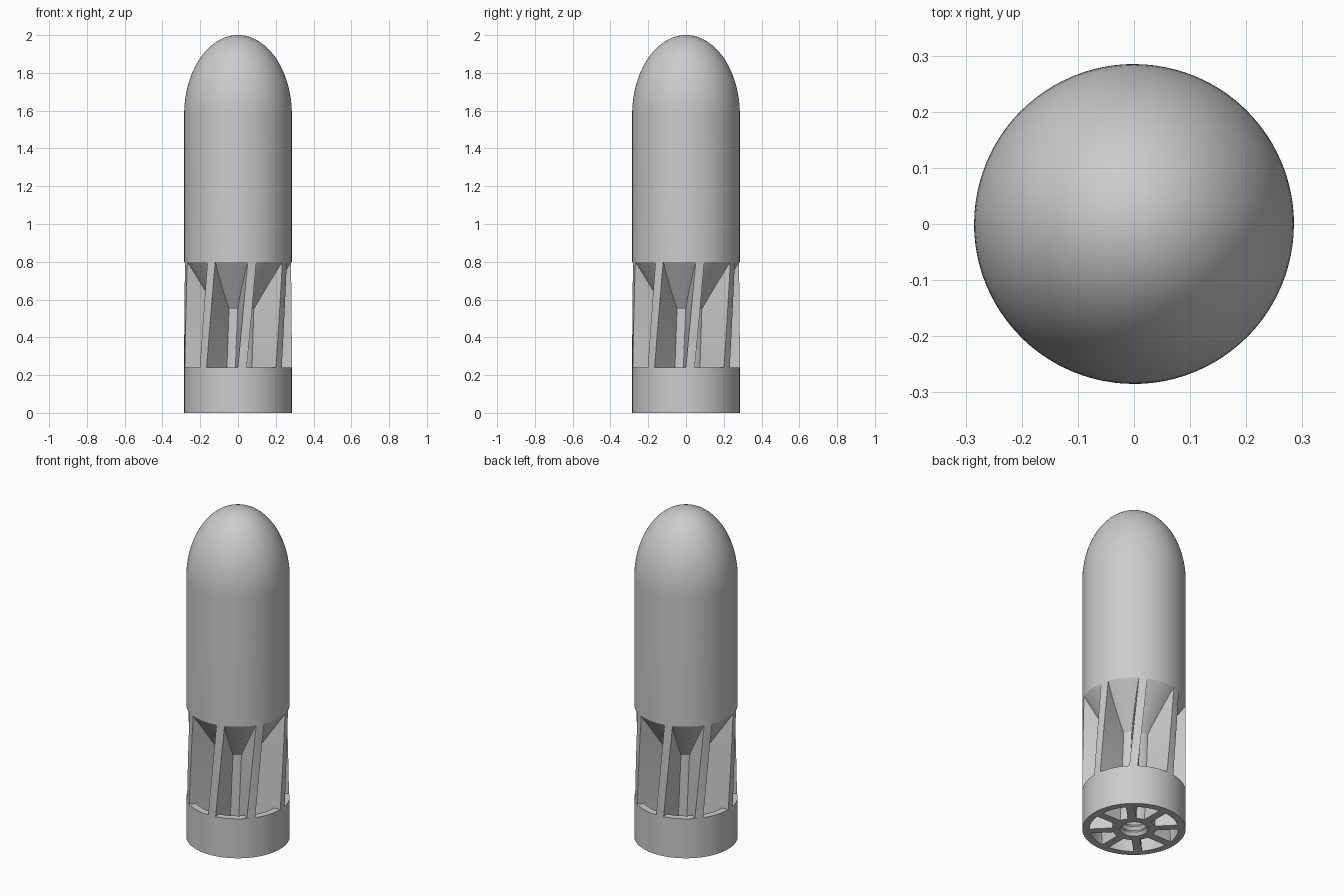
import bpy, bmesh
from math import sin, cos, pi, asin, radians, sqrt

cube = bpy.data.objects.get("Cube")
if cube:
    bpy.data.objects.remove(cube, do_unlink=True)

R, HUB, WALL = 0.285, 0.12, 0.245      # outer, hub and ring inner radii
RING_TOP, CONE_TOP = 0.24, 0.8
THICK, TWIST, VANES = 0.047, radians(19), 8

grey = bpy.data.materials.new("plain_grey")
grey.use_nodes = True
colour = (0.6, 0.6, 0.6, 1)
grey.diffuse_color = colour
grey.node_tree.nodes["Principled BSDF"].inputs["Base Color"].default_value = colour


def finish(name, bm):
    bmesh.ops.remove_doubles(bm, verts=bm.verts, dist=1e-5)
    bmesh.ops.recalc_face_normals(bm, faces=bm.faces)
    mesh = bpy.data.meshes.new(name)
    bm.to_mesh(mesh)
    bm.free()
    mesh.materials.append(grey)
    obj = bpy.data.objects.new(name, mesh)
    bpy.context.collection.objects.link(obj)
    bpy.ops.object.select_all(action='DESELECT')
    obj.select_set(True)
    bpy.context.view_layer.objects.active = obj
    bpy.ops.object.shade_smooth_by_angle(angle=radians(30))
    return obj


def lathe(name, profile, closed=False, steps=96):
    bm = bmesh.new()
    verts = [bm.verts.new((r, 0, z)) for r, z in profile]
    ends = verts[1:] + verts[:1] if closed else verts[1:]
    edges = [bm.edges.new(pair) for pair in zip(verts, ends)]
    bmesh.ops.spin(bm, geom=verts + edges, cent=(0, 0, 0), axis=(0, 0, 1),
                   angle=2 * pi, steps=steps, use_merge=True)
    return finish(name, bm)


def twisted_vane(name, index, r_in, r_out, z0, z1, layers=12):
    """Radial plate whose bearing turns steadily with height."""
    bm = bmesh.new()
    h = THICK / 2
    outline = [(-h, sqrt(r_in**2 - h*h)), (-h, sqrt(r_out**2 - h*h)), (0, r_out),
               (h, sqrt(r_out**2 - h*h)), (h, sqrt(r_in**2 - h*h))]
    rows = []
    for i in range(layers + 1):
        z = z0 + (z1 - z0) * i / layers
        a = TWIST * z + index * 2 * pi / VANES
        rows.append([bm.verts.new((x*cos(a) + d*sin(a), x*sin(a) - d*cos(a), z))
                     for x, d in outline])
    for low, high in zip(rows, rows[1:]):
        for j in range(len(outline)):
            k = (j + 1) % len(outline)
            bm.faces.new((low[j], low[k], high[k], high[j]))
    bm.faces.new(rows[0])
    bm.faces.new(rows[-1])
    return finish(name, bm)


# Body: domed nose, straight side, taper, hub and threaded bore
nose = 0.42
profile = [(R * sin(t * pi / 48), 2 - nose + nose * cos(t * pi / 48)) for t in range(25)]
profile += [(R, CONE_TOP), (HUB, 0.55), (HUB, 0), (0.077, 0)]
pitch, turns = 0.035, 11
for i in range(turns):
    profile += [(0.064, (i + 0.5) * pitch), (0.077, (i + 1) * pitch)]
profile.append((0, turns * pitch))
lathe("body", profile)

# Tail ring
lathe("tail_ring", [(WALL, 0), (R, 0), (R, RING_TOP), (WALL, RING_TOP)], closed=True)

# Twisted vanes, with thinner spokes carrying them through the ring
for n in range(VANES):
    twisted_vane(f"vane_{n + 1}", n, HUB - 0.015, R, RING_TOP, CONE_TOP)
    twisted_vane(f"spoke_{n + 1}", n, HUB - 0.015, WALL + 0.015, 0, RING_TOP, 6)
